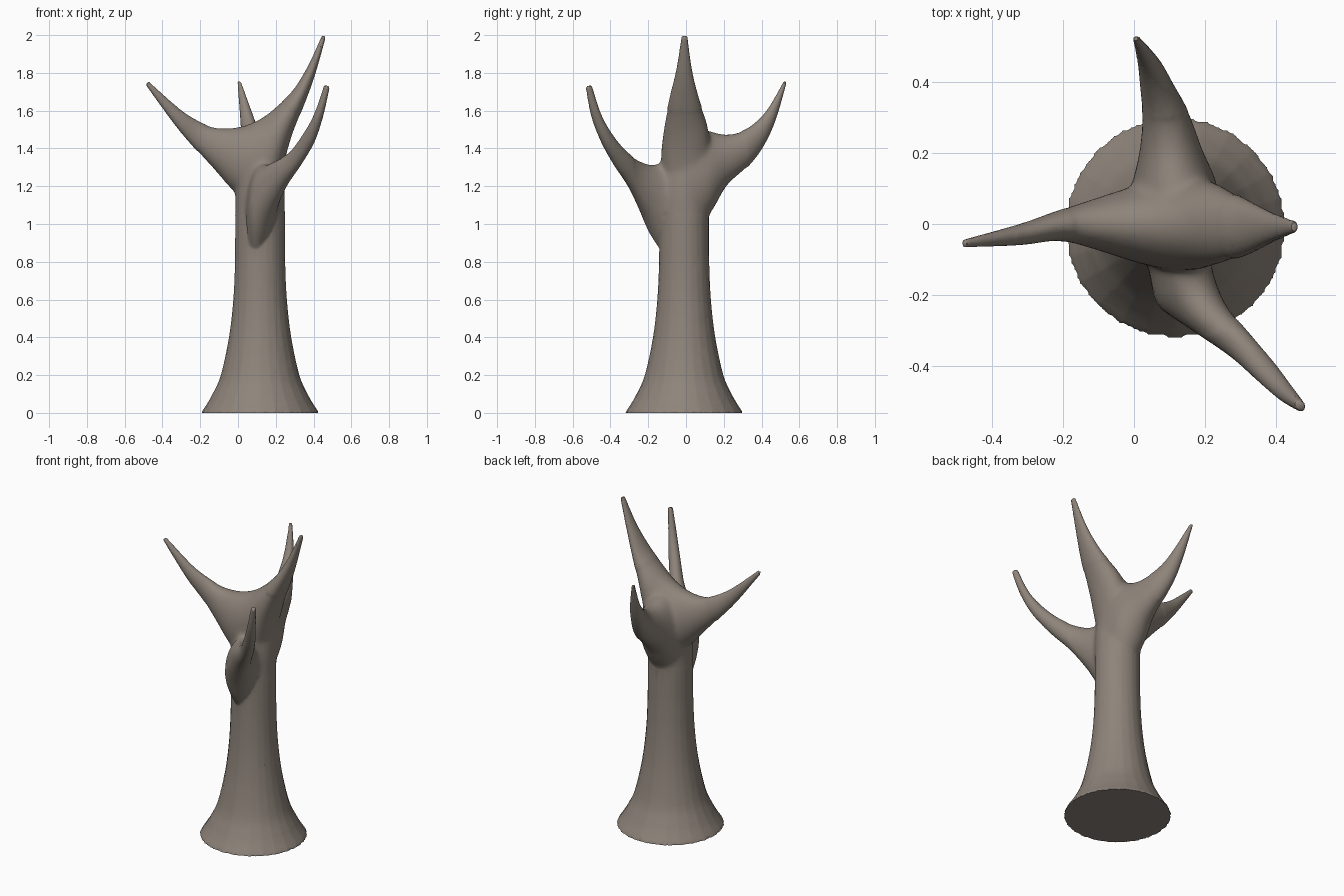
import bpy, bmesh, math
from mathutils import Vector

if "Cube" in bpy.data.objects:
    bpy.data.objects.remove(bpy.data.objects["Cube"])

SIDES = 24
bark = bpy.data.materials.new("grey_brown_bark")
bark.diffuse_color = (0.27, 0.23, 0.195, 1)
bark.use_nodes = True
bark.node_tree.nodes["Principled BSDF"].inputs["Base Color"].default_value = bark.diffuse_color
bm = bmesh.new()


def skin(rings):
    """Bridge equal rings of points into a closed tube."""
    loops = [[bm.verts.new(p) for p in ring] for ring in rings]
    for a, b in zip(loops, loops[1:]):
        for i in range(SIDES):
            j = (i + 1) % SIDES
            bm.faces.new((a[i], a[j], b[j], b[i]))
    bm.faces.new(loops[0][::-1])
    bm.faces.new(loops[-1])


def refine(rows, steps=4):
    """Catmull-Rom resampling of rows of numbers."""
    out = []
    for k in range(len(rows) - 1):
        p0, p1 = rows[max(k - 1, 0)], rows[k]
        p2, p3 = rows[k + 1], rows[min(k + 2, len(rows) - 1)]
        for s in range(steps):
            t = s / steps
            out.append([0.5 * (2 * b + (c - a) * t + (2 * a - 5 * b + 4 * c - d) * t * t
                               + (3 * b - a - 3 * c + d) * t ** 3)
                        for a, b, c, d in zip(p0, p1, p2, p3)])
    return out + [rows[-1]]


def limb(rows, side):
    """Elliptical loft; each row is upper point, lower point, half width."""
    side = Vector(side).normalized()
    rings = []
    for r in refine(rows):
        up, low = Vector(r[0:3]), Vector(r[3:6])
        mid, half = (up + low) / 2, (up - low) / 2
        rings.append([mid + half * math.cos(a) + side * r[6] * math.sin(a)
                      for a in (2 * math.pi * i / SIDES for i in range(SIDES))])
    skin(rings)


# Flared trunk: height, radius
trunk = [(0, .313), (.05, .28), (.1, .252), (.2, .208), (.4, .165), (.6, .142),
         (.8, .133), (1.0, .132), (1.2, .13), (1.35, .105)]
skin([[(.117 + r * math.cos(2 * math.pi * i / SIDES),
        -.01 + r * math.sin(2 * math.pi * i / SIDES), z) for i in range(SIDES)]
      for z, r in refine(trunk)])

# Left and right limbs, one arch: x and z of upper, x and z of lower, y, half width
arch = [(-.475, 1.757, -.488, 1.735, -.055, .011), (-.31, 1.61, -.335, 1.525, -.03, .03),
        (-.2, 1.54, -.23, 1.40, -.005, .043), (-.12, 1.512, -.12, 1.28, 0, .07),
        (-.03, 1.51, -.02, 1.17, 0, .1), (.05, 1.527, .09, 1.11, 0, .125),
        (.13, 1.565, .2, 1.18, 0, .132), (.19, 1.61, .262, 1.39, 0, .118),
        (.24, 1.655, .297, 1.5, -.005, .1), (.3, 1.72, .35, 1.63, -.01, .075),
        (.375, 1.845, .405, 1.78, -.01, .042), (.445, 2.0, .465, 1.99, -.008, .016)]
limb([(a, y, b, c, y, d, w) for a, b, c, d, y, w in arch], (0, 1, 0))

# Front right limb
limb([(.12, -.03, 1.33, .12, -.08, .80, .11), (.14, -.14, 1.32, .135, -.155, .92, .105),
      (.16, -.19, 1.315, .17, -.215, 1.05, .085), (.2, -.25, 1.335, .24, -.29, 1.19, .058),
      (.28, -.315, 1.38, .32, -.37, 1.305, .042), (.345, -.39, 1.465, .395, -.44, 1.43, .035),
      (.41, -.455, 1.58, .443, -.495, 1.57, .026), (.46, -.502, 1.737, .482, -.528, 1.725, .014)],
     (.72, .7, 0))

# Back limb: y and z of upper, y and z of lower, x, half width
back = [(0, 1.5, 0, .95, .115, .13), (.1, 1.50, .125, 1.05, .115, .12),
        (.2, 1.475, .215, 1.2, .105, .09), (.29, 1.49, .33, 1.305, .09, .067),
        (.37, 1.54, .41, 1.41, .065, .048), (.44, 1.62, .475, 1.55, .042, .032),
        (.518, 1.757, .533, 1.75, .006, .01)]
limb([(x, a, b, x, c, d, w) for a, b, c, d, x, w in back], (1, 0, 0))

bmesh.ops.recalc_face_normals(bm, faces=bm.faces[:])
mesh = bpy.data.meshes.new("tree_trunk")
bm.to_mesh(mesh)
bm.free()
tree = bpy.data.objects.new("tree_trunk", mesh)
bpy.context.collection.objects.link(tree)


def bake():
    """Replace the mesh by its modified result."""
    graph = bpy.context.evaluated_depsgraph_get()
    tree_mesh = bpy.data.meshes.new_from_object(tree.evaluated_get(graph))
    tree.modifiers.clear()
    tree.data = tree_mesh


# Fuse the parts into one skin
fuse = tree.modifiers.new("fuse", 'REMESH')
fuse.mode, fuse.voxel_size = 'VOXEL', 0.008
bake()

# Soften the crotch where the limbs meet
bm = bmesh.new()
bm.from_mesh(tree.data)
crotch = [v for v in bm.verts if (v.co - Vector((.11, 0, 1.35))).length < .33]
for _ in range(30):
    bmesh.ops.smooth_vert(bm, verts=crotch, factor=.5,
                          use_axis_x=True, use_axis_y=True, use_axis_z=True)
bm.to_mesh(tree.data)
bm.free()

# Thin out the dense skin
thin = tree.modifiers.new("thin", 'DECIMATE')
thin.ratio = 0.2
bake()
tree.data.materials.clear()
tree.data.materials.append(bark)

bpy.context.view_layer.objects.active = tree
tree.select_set(True)
bpy.ops.object.shade_smooth_by_angle(angle=math.radians(40))
